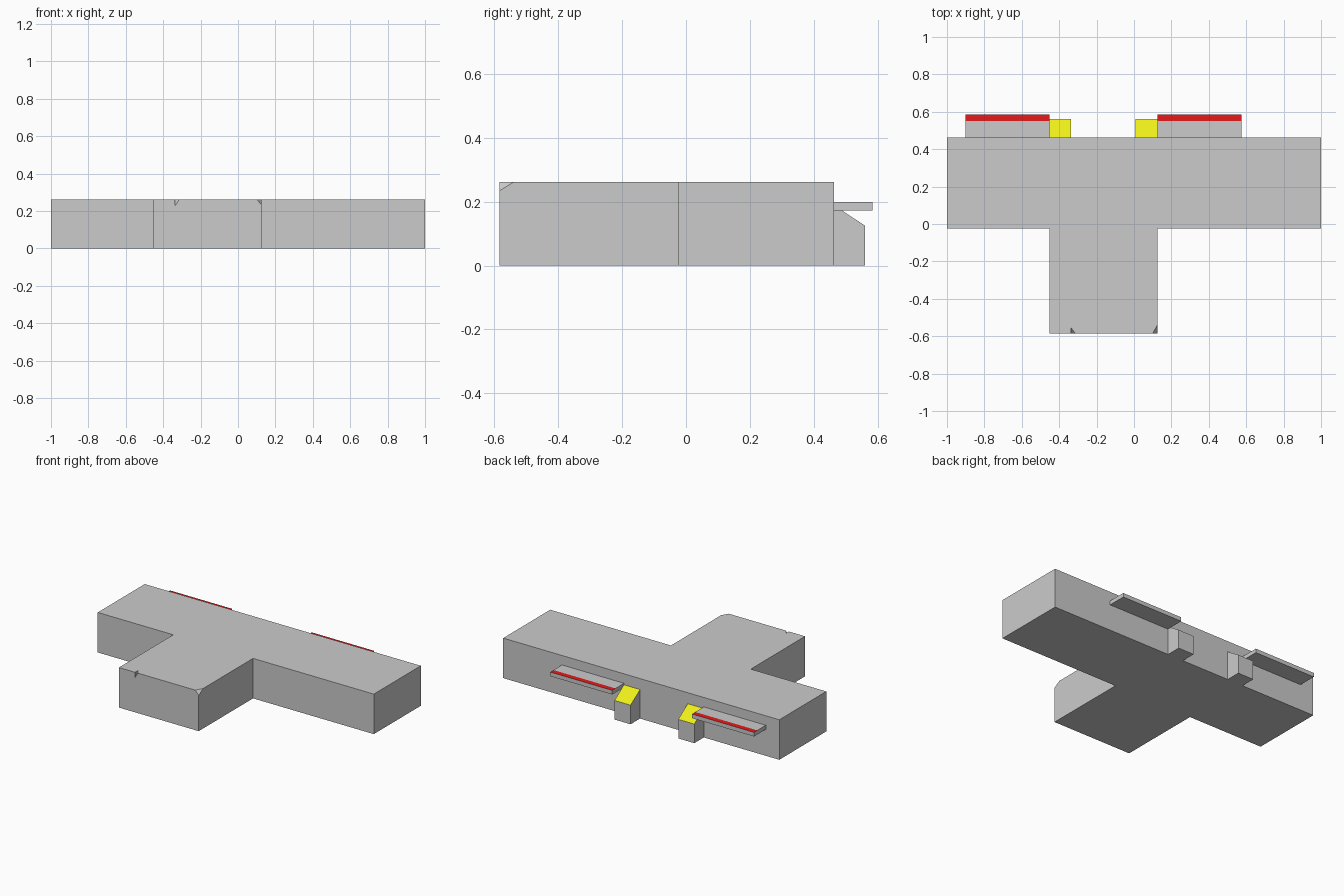
import bpy, bmesh
from mathutils import Vector

if "Cube" in bpy.data.objects:
    bpy.data.objects.remove(bpy.data.objects["Cube"])

H = 0.262        # building height
WALL = 0.463     # rear wall
FRONT = -0.585   # front of the stem
AXIS = -0.164    # symmetry line of the stem and rear details
HALF = 0.289     # half width of the stem


def material(name, colour):
    m = bpy.data.materials.new(name)
    m.diffuse_color = colour
    m.use_nodes = True
    m.node_tree.nodes["Principled BSDF"].inputs["Base Color"].default_value = m.diffuse_color
    return m


def prism(name, a, b, mat=None, painted=None):
    """Solid between matching loops a and b; the side after corner `painted` gets mat."""
    me = bpy.data.meshes.new(name)
    if mat:
        me.materials.append(None)
        me.materials.append(mat)
    bm = bmesh.new()
    va = [bm.verts.new(p) for p in a]
    vb = [bm.verts.new(p) for p in b]
    bm.faces.new(va)
    bm.faces.new(vb[::-1])
    n = len(a)
    for i in range(n):
        f = bm.faces.new((va[i], vb[i], vb[(i + 1) % n], va[(i + 1) % n]))
        if i == painted:
            f.material_index = 1
    bmesh.ops.recalc_face_normals(bm, faces=bm.faces)
    bm.to_mesh(me)
    bm.free()
    ob = bpy.data.objects.new(name, me)
    bpy.context.collection.objects.link(ob)
    return ob


def corner_cutter(name, corner, legs, over):
    """Tetrahedron on a corner, pushed outward by `over` but keeping its slanted plane."""
    grow = 1 + sum(o / abs(l) for o, l in zip(over, legs))
    apex = Vector([c - (o if l > 0 else -o) for c, l, o in zip(corner, legs, over)])
    bm = bmesh.new()
    for i in range(3):
        p = apex.copy()
        p[i] += legs[i] * grow
        bm.verts.new(p)
    bm.verts.new(apex)
    bmesh.ops.convex_hull(bm, input=bm.verts)
    bmesh.ops.recalc_face_normals(bm, faces=bm.faces)
    me = bpy.data.meshes.new(name)
    bm.to_mesh(me)
    bm.free()
    ob = bpy.data.objects.new(name, me)
    bpy.context.collection.objects.link(ob)
    ob.hide_render = True
    return ob


# T-shaped main body
plan = [(-1, WALL), (-1, -0.023), (AXIS - HALF, -0.023), (AXIS - HALF, FRONT),
        (AXIS + HALF, FRONT), (AXIS + HALF, -0.023), (1, -0.023), (1, WALL)]
body = prism("body", [(x, y, 0) for x, y in plan], [(x, y, H) for x, y in plan])

# small chips in the top front edge of the stem
e = 0.01
cutters = [
    corner_cutter("corner_cutter", (AXIS + HALF, FRONT, H), (-0.025, 0.045, -0.028), (e, e, e)),
    corner_cutter("notch_cutter", (-0.336, FRONT, H), (0.022, 0.03, -0.034), (0, e, e)),
]
bpy.context.view_layer.objects.active = body
for c in cutters:
    mod = body.modifiers.new(c.name, 'BOOLEAN')
    mod.operation = 'DIFFERENCE'
    mod.solver = 'EXACT'
    mod.object = c
    bpy.ops.object.modifier_apply(modifier=mod.name)
    bpy.data.objects.remove(c)

# rear shelves with a red edge strip, and sloped yellow-topped blocks
red = material("red", (0.8, 0.01, 0.01, 1))
yellow = material("yellow", (0.85, 0.85, 0.01, 1))
shelf = [(WALL, 0.173), (0.585, 0.173), (0.585, 0.2), (0.551, 0.2), (WALL, 0.2)]
block = [(WALL, 0), (0.561, 0), (0.561, 0.125), (WALL, 0.19)]
for side, s in (("left", -1), ("right", 1)):
    for part, prof, near, far, mat in (("shelf", shelf, HALF, 0.738, red),
                                       ("block", block, 0.173, HALF, yellow)):
        x0, x1 = AXIS + s * near, AXIS + s * far
        prism(f"{side}_{part}", [(x0, y, z) for y, z in prof],
              [(x1, y, z) for y, z in prof], mat, 2)
